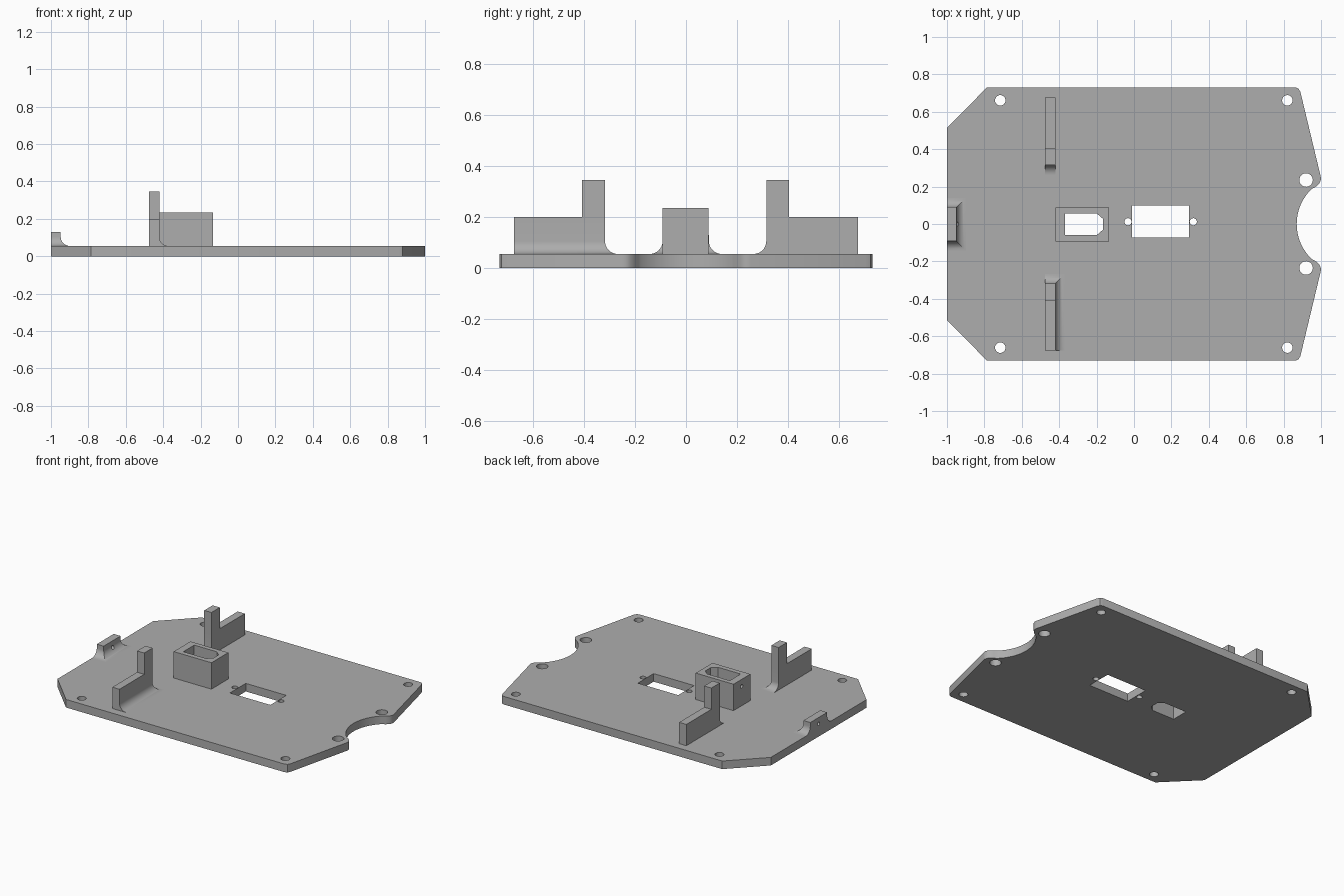
import bpy, bmesh, math
from mathutils import Vector

cube = bpy.data.objects.get("Cube")
if cube:
    bpy.data.objects.remove(cube, do_unlink=True)

BASE = 0.055      # plate thickness
FILLET = 0.05     # root fillet radius

grey = bpy.data.materials.new("plain_grey")
grey.use_nodes = True
colour = (0.42, 0.42, 0.42, 1)
grey.diffuse_color = colour
grey.node_tree.nodes["Principled BSDF"].inputs["Base Color"].default_value = colour


def finish(name, bm):
    bmesh.ops.recalc_face_normals(bm, faces=bm.faces)
    mesh = bpy.data.meshes.new(name)
    bm.to_mesh(mesh)
    bm.free()
    mesh.materials.append(grey)
    obj = bpy.data.objects.new(name, mesh)
    bpy.context.collection.objects.link(obj)
    return obj


def add_prism(bm, points, depth):
    """Extrude a closed loop of 3D points along a vector."""
    face = bm.faces.new([bm.verts.new(p) for p in points])
    top = bmesh.ops.extrude_face_region(bm, geom=[face])["geom"]
    verts = [v for v in top if isinstance(v, bmesh.types.BMVert)]
    bmesh.ops.translate(bm, verts=verts, vec=Vector(depth))


def flat(points, z):
    return [(x, y, z) for x, y in points]


def rect(x0, x1, y0, y1):
    return [(x0, y0), (x1, y0), (x1, y1), (x0, y1)]


def circle(cx, cy, r, n=32):
    steps = [math.tau * i / n for i in range(n)]
    return [(cx + r * math.cos(a), cy + r * math.sin(a)) for a in steps]


def upright(name, points, z0, z1):
    bm = bmesh.new()
    add_prism(bm, flat(points, z0), (0, 0, z1 - z0))
    return finish(name, bm)


def cut(obj, *prisms):
    """Subtract prisms, each given as (points, depth vector)."""
    for points, depth in prisms:
        bm = bmesh.new()
        add_prism(bm, points, depth)
        cutter = finish("cutter", bm)
        cutter.hide_render = True
        mod = obj.modifiers.new("cut", 'BOOLEAN')
        mod.operation, mod.solver, mod.object = 'DIFFERENCE', 'EXACT', cutter
        bpy.context.view_layer.objects.active = obj
        bpy.ops.object.modifier_apply(modifier=mod.name)
        bpy.data.objects.remove(cutter, do_unlink=True)


def flared(name, x0, x1, y0, y1, top, sides, n=10):
    """Block with a concave root fillet on the chosen sides (-x, +x, -y, +y)."""
    bm = bmesh.new()
    levels = []
    for i in range(n + 1):
        a = math.pi / 2 * i / n
        levels.append((FILLET * (1 - math.sin(a)), BASE + FILLET * (1 - math.cos(a))))
    levels.append((0, top))
    rings = []
    for o, z in levels:
        l, r, f, b = (o * s for s in sides)
        outline = rect(x0 - l, x1 + r, y0 - f, y1 + b)
        rings.append([bm.verts.new(p) for p in flat(outline, z)])
    for low, high in zip(rings, rings[1:]):
        for i in range(4):
            j = (i + 1) % 4
            bm.faces.new((low[i], low[j], high[j], high[i]))
    bm.faces.new(rings[0])
    bm.faces.new(rings[-1])
    return finish(name, bm)


def side_hole(x, y, z, r, length):
    return [(x, y + u, z + v) for u, v in circle(0, 0, r, 20)], (length, 0, 0)


# Base plate: half outline with rounded corners and a round notch, mirrored in y
half = [(-1, 0.515), (-0.785, 0.731), (0.862, 0.731), (0.88, 0.724), (0.89, 0.705),
        (0.998, 0.255), (1, 0.238), (0.992, 0.219), (0.973, 0.2)]
notch_x, notch_r = 1.129, 0.259
for i in range(17):
    a = math.radians(46) * (1 - i / 16)
    half.append((notch_x - notch_r * math.cos(a), notch_r * math.sin(a)))
outline = half + [(x, -y) for x, y in reversed(half[:-1])]
plate = upright("base_plate", outline, 0, BASE)

# Plate openings: mounting holes, rectangular window with screw holes, socket
socket = [(-0.37, -0.06), (-0.2, -0.06), (-0.165, -0.03),
          (-0.165, 0.027), (-0.2, 0.057), (-0.37, 0.057)]
openings = [rect(-0.01, 0.295, -0.073, 0.098), socket,
            circle(-0.032, 0.012, 0.019), circle(0.317, 0.012, 0.019)]
for s in (-1, 1):
    openings += [circle(-0.715, s * 0.661, 0.028), circle(0.82, s * 0.661, 0.028),
                 circle(0.92, s * 0.235, 0.036)]
through = (0, 0, 0.5)
cut(plate, *[(flat(p, -0.1), through) for p in openings])

# Socket housing with a pocket and a pin hole in its end wall
housing = upright("socket_housing", rect(-0.42, -0.135, -0.093, 0.088), BASE, 0.235)
cut(housing, (flat(socket, -0.1), through), side_hole(-0.5, 0, 0.187, 0.012, 0.2))

# Edge lug with a pin hole
lug = flared("edge_lug", -1, -0.948, -0.092, 0.09, 0.13, (0, 1, 1, 1))
cut(lug, side_hole(-1.1, 0, 0.088, 0.012, 0.3))

# Stepped supports: low rail plus a taller post on the inner end
parts = [plate, housing, lug,
         flared("front_rail", -0.475, -0.421, -0.675, -0.318, 0.2, (0, 1, 0, 1)),
         flared("back_rail", -0.475, -0.421, 0.315, 0.675, 0.2, (0, 0, 1, 0)),
         upright("front_post", rect(-0.475, -0.421, -0.408, -0.318), 0.2, 0.345),
         upright("back_post", rect(-0.475, -0.421, 0.315, 0.405), 0.2, 0.345)]

# Smooth the curved walls, keep edges crisp
for obj in bpy.context.selected_objects:
    obj.select_set(False)
for obj in parts:
    obj.select_set(True)
bpy.context.view_layer.objects.active = plate
bpy.ops.object.shade_smooth_by_angle(angle=math.radians(30))
